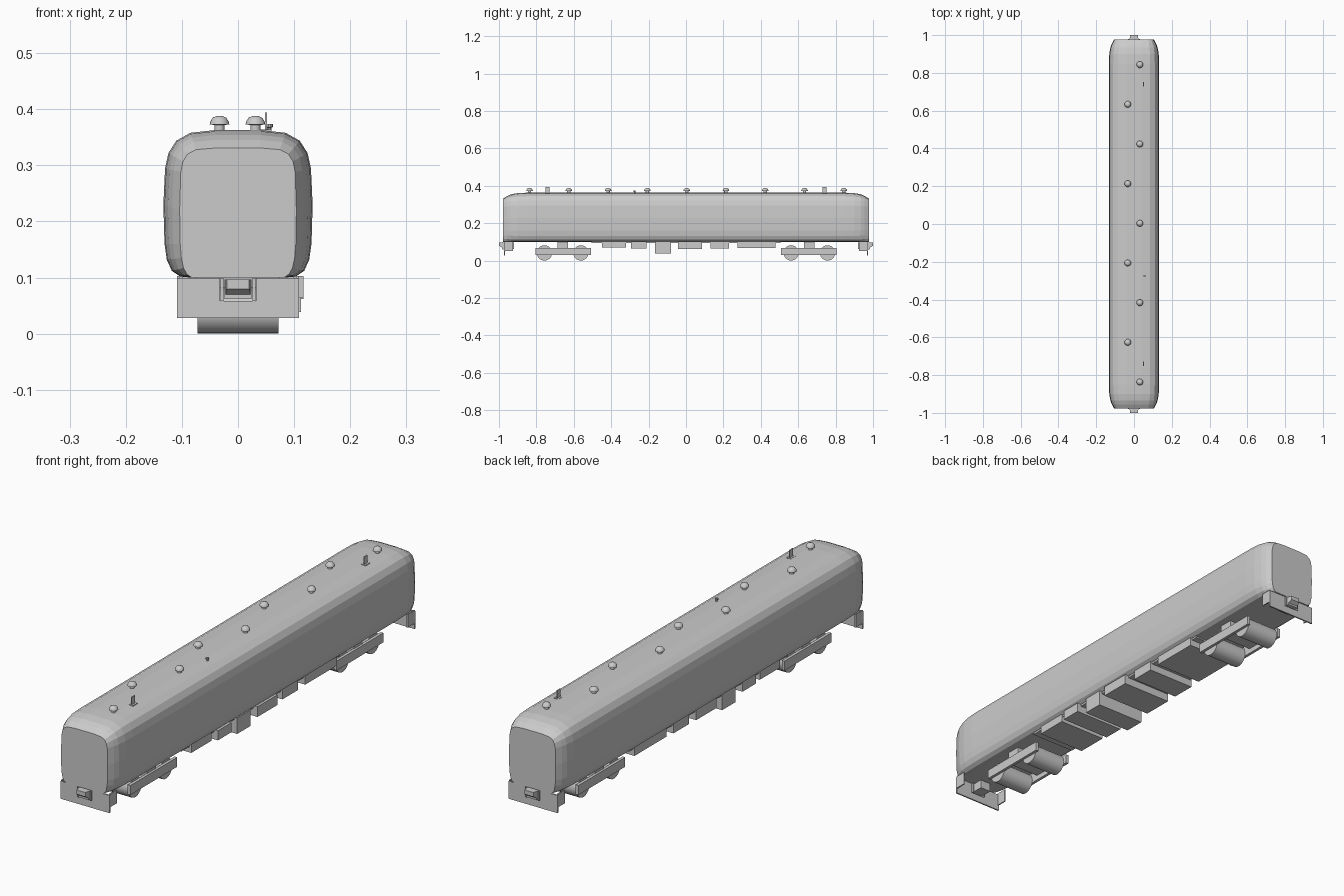
import bpy, bmesh, math
from mathutils import Matrix

if "Cube" in bpy.data.objects:
    bpy.data.objects.remove(bpy.data.objects["Cube"])


def finish(name, bm, smooth=False):
    bmesh.ops.recalc_face_normals(bm, faces=bm.faces)
    me = bpy.data.meshes.new(name)
    bm.to_mesh(me)
    bm.free()
    ob = bpy.data.objects.new(name, me)
    bpy.context.collection.objects.link(ob)
    if smooth:
        bpy.ops.object.select_all(action='DESELECT')
        ob.select_set(True)
        bpy.context.view_layer.objects.active = ob
        bpy.ops.object.shade_smooth_by_angle(angle=math.radians(35))
    return ob


def box(name, x, y, z):
    """Box from (min, max) ranges."""
    bm = bmesh.new()
    bmesh.ops.create_cube(bm, size=1)
    for v in bm.verts:
        v.co = [(a + b) / 2 + c * (b - a) for c, (a, b) in zip(v.co, (x, y, z))]
    return finish(name, bm)


def span(a, b):
    return (min(a, b), max(a, b))


def loft(name, rings, smooth=False):
    bm = bmesh.new()
    rows = [[bm.verts.new(p) for p in ring] for ring in rings]
    n = len(rows[0])
    for a, b in zip(rows, rows[1:]):
        for i in range(n):
            j = (i + 1) % n
            bm.faces.new((a[i], a[j], b[j], b[i]))
    bm.faces.new(rows[0])
    bm.faces.new(rows[-1])
    return finish(name, bm, smooth)


def lathe(name, x, y, profile, n=16):
    rings = [[(x + r * math.cos(2 * math.pi * i / n), y + r * math.sin(2 * math.pi * i / n), z)
              for i in range(n)] for r, z in profile]
    return loft(name, rings, True)


# Body: rounded section blended down to a smaller one at each end
mid = [(.04, .363), (.085, .358), (.110, .344), (.124, .322), (.130, .295), (.133, .23),
       (.131, .16), (.127, .132), (.118, .112), (.103, .102), (.085, .1)]
end = [(.04, .331), (.075, .328), (.090, .320), (.098, .307), (.102, .288), (.104, .22),
       (.103, .16), (.101, .135), (.097, .117), (.091, .106), (.082, .1)]
stations = [(.978, 0), (.955, .45), (.935, .72), (.90, .93), (.85, 1)]
stations = [(-y, t) for y, t in stations] + stations[::-1]
rings = []
for y, t in stations:
    half = [(a + (c - a) * t, b + (d - b) * t) for (a, b), (c, d) in zip(end, mid)]
    rings.append([(a, y, b) for a, b in half] + [(-a, y, b) for a, b in half[::-1]])
loft("coach_body", rings)

# Roof vents, staggered left and right
for i in range(-4, 5):
    lathe("roof_vent", -.033 if i % 2 else .031, .0035 + .21 * i,
          [(.009, .355), (.009, .372), (.0175, .373), (.0165, .378), (.012, .385), (.005, .388)])

# Roof fins and small roof knob
for y in (-.74, .74):
    box("antenna_fin", (.048, .052), (y - .011, y + .011), (.36, .394))
    box("antenna_base", (.040, .060), (y - .014, y + .014), (.355, .364))
lathe("roof_knob", .056, -.275, [(.004, .355), (.004, .367), (.006, .368), (.006, .374)], 10)

# Underfloor plate and equipment boxes
box("floor_plate", (-.1, .1), (-.505, .505), (.094, .103))
for y0, y1, z, x1 in [(-.45, -.32, .07, .107), (-.295, -.21, .064, .117), (-.165, -.08, .039, .112),
                      (-.043, .085, .062, .117), (.13, .23, .064, .107), (.275, .478, .068, .107)]:
    box("equipment_box", (-.105, x1), (y0, y1), (z, .103))

# Both ends: notched plate, side wings, coupler, bogie
plate = [(-.109, .028), (.109, .028), (.109, .099), (.032, .099), (.032, .058),
         (-.032, .058), (-.032, .099), (-.109, .099)]
for s in (-1, 1):
    loft("end_plate", [[(x, s * y, z) for x, z in plate] for y in (.968, .974)])
    box("coupler", (-.024, .024), span(s * .92, s * .985), (.062, .097))
    loft("coupler_head", [[(x, s * y, z) for x, z in
                           ((-w, lo), (w, lo), (w, .097), (-w, .097))]
                          for y, w, lo in ((.975, .024, .063), (1.0, .02, .08))])
    for m in (-1, 1):
        box("end_wing", span(m * .104, m * .109), span(s * .925, s * .97), (.05, .103))
        box("coupler_guide", span(m * .026, m * .031), span(s * .96, s * .98), (.058, .099))
        box("bogie_side_frame", span(m * .072, m * .084), span(s * .507, s * .805), (.03, .068))
    box("bogie_bolster", (-.075, .075), span(s * .63, s * .687), (.05, .103))
    for y in (.562, .757):
        bm = bmesh.new()
        bmesh.ops.create_cone(bm, cap_ends=True, segments=24, radius1=.041, radius2=.041, depth=.145,
                              matrix=Matrix.Translation((0, s * y, .041)) @ Matrix.Rotation(math.pi / 2, 4, 'Y'))
        finish("wheelset", bm, True)
